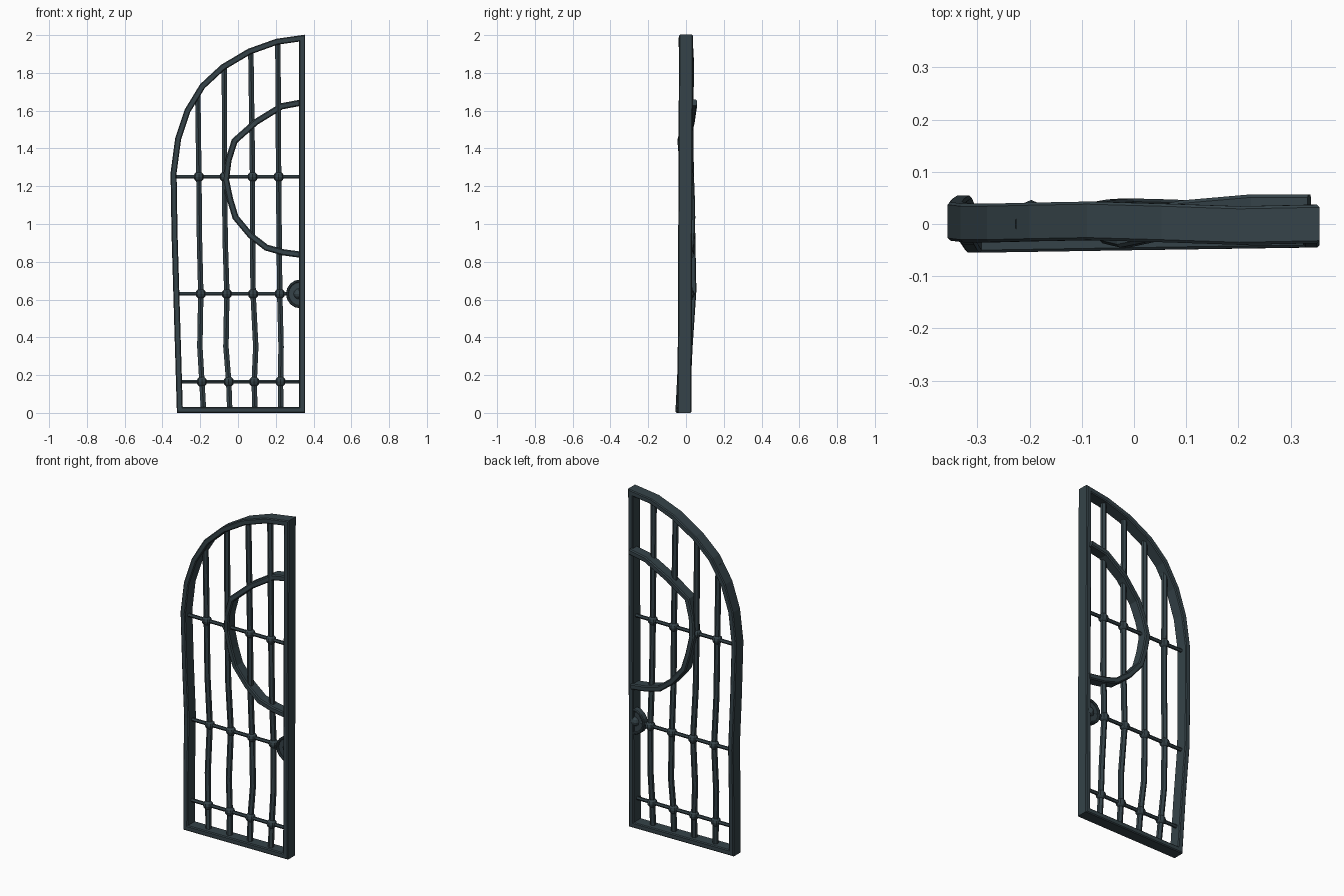
import bpy, bmesh, math
from mathutils import Vector, Matrix

if "Cube" in bpy.data.objects:
    bpy.data.objects.remove(bpy.data.objects["Cube"])

mat = bpy.data.materials.new("dark_iron")
mat.diffuse_color = (0.035, 0.055, 0.065, 1)
mat.use_nodes = True
mat.node_tree.nodes["Principled BSDF"].inputs["Base Color"].default_value = mat.diffuse_color


def finish(bm, name):
    bmesh.ops.recalc_face_normals(bm, faces=bm.faces)
    me = bpy.data.meshes.new(name)
    bm.to_mesh(me)
    bm.free()
    ob = bpy.data.objects.new(name, me)
    bpy.context.collection.objects.link(ob)
    me.materials.append(mat)
    return ob


def sweep(name, path, profile, closed=False):
    """Sweep (in-plane offset, depth offset) profile along a path near the xz plane, mitred."""
    pts = [Vector(p) for p in path]
    n, k = len(pts), len(profile)
    bm = bmesh.new()
    rings = []
    for i, p in enumerate(pts):
        a = pts[i - 1] if (i or closed) else None
        b = pts[(i + 1) % n] if (i < n - 1 or closed) else None
        d1 = Vector((p.x - a.x, p.z - a.z)).normalized() if a else None
        d2 = Vector((b.x - p.x, b.z - p.z)).normalized() if b else None
        d1, d2 = d1 or d2, d2 or d1
        t = (d1 + d2).normalized()
        s = 1 / max(0.4, t.dot(d1))
        nx, nz = -t.y * s, t.x * s
        rings.append([bm.verts.new((p.x + u * nx, p.y + v, p.z + u * nz)) for u, v in profile])
    for i in range(n if closed else n - 1):
        r, q = rings[i], rings[(i + 1) % n]
        for j in range(k):
            bm.faces.new((r[j], r[(j + 1) % k], q[(j + 1) % k], q[j]))
    if not closed:
        bm.faces.new(rings[0])
        bm.faces.new(rings[-1])
    return finish(bm, name)


def chamfered(w, d, c):
    return [(w, d - c), (w - c, d), (c - w, d), (-w, d - c),
            (-w, c - d), (c - w, -d), (w - c, -d), (w, c - d)]


def round_profile(r, n):
    return [(r * math.cos(2 * math.pi * (i + .5) / n), r * math.sin(2 * math.pi * (i + .5) / n))
            for i in range(n)]


# outer frame: bottom rail, hinge stile, quarter arch, meeting stile
frame = [(.34, -.008, .016), (-.308, -.018, .016), (-.318, -.002, .35), (-.327, .018, .65),
         (-.336, .012, .95), (-.341, .005, 1.27), (-.317, .002, 1.45), (-.267, .002, 1.6),
         (-.188, .004, 1.73), (-.08, .006, 1.83), (.06, .002, 1.913), (.206, -.003, 1.965),
         (.34, 0, 1.984)]
sweep("frame", frame, chamfered(.016, .037, .005), closed=True)

# wavy upright bars: x at heights below, top height
depth = [(.02, -.015), (.165, -.006), (.35, .006), (.63, .018), (.92, .006), (1.25, .003)]
bars = [([-.183, -.191, -.202, -.197, -.204, -.207], (-.213, 1.70)),
        ([-.044, -.049, -.064, -.059, -.068, -.071], (-.072, 1.835)),
        ([.089, .086, .094, .08, .077, .077], (.068, 1.913)),
        ([.226, .225, .228, .221, .218, .215], (.211, 1.963))]
for i, (xs, (tx, tz)) in enumerate(bars):
    path = [(x, y, z) for x, (z, y) in zip(xs, depth)] + [(tx, 0, tz)]
    sweep(f"upright_bar_{i + 1}", path, round_profile(.0165, 6))

# cross rods with a collar bead at every bar
for j, (d, left, right) in enumerate([(1, -.312, -.008), (3, -.326, .004), (5, -.34, .002)]):
    z, y = depth[d]
    rod = [(left, y, z)] + [(b[0][d], y, z) for b in bars] + [(.34, right, z)]
    sweep(f"cross_rod_{j + 1}", rod, round_profile(.0105, 6))
    for i, b in enumerate(bars):
        bm = bmesh.new()
        bmesh.ops.create_uvsphere(bm, u_segments=8, v_segments=6, radius=.028,
                                  matrix=Matrix.Translation((b[0][d], y, z)))
        finish(bm, f"collar_{j + 1}_{i + 1}")

# half ring of flat band
ring = [(.336, .024, 1.643), (.23, .024, 1.623), (.095, .012, 1.54), (-.018, -.012, 1.44),
        (-.05, -.004, 1.34), (-.064, .01, 1.235), (-.042, .014, 1.13), (-.013, .016, 1.035),
        (.066, .014, .94), (.15, .01, .875), (.24, .008, .85), (.336, .006, .837)]
sweep("half_ring", ring, chamfered(.0165, .033, .006))

# lock plate: half disc against the meeting stile, with a raised rim and centre boss
bm = bmesh.new()
bmesh.ops.create_cone(bm, cap_ends=True, segments=16, radius1=.072, radius2=.072, depth=.02)
bmesh.ops.rotate(bm, cent=(0, 0, 0), matrix=Matrix.Rotation(math.pi / 2, 3, 'X'), verts=bm.verts)
bmesh.ops.translate(bm, vec=(.33, .01, .63), verts=bm.verts)
bmesh.ops.bisect_plane(bm, geom=bm.verts[:] + bm.edges[:] + bm.faces[:], dist=1e-5,
                       plane_co=(.335, 0, 0), plane_no=(1, 0, 0), clear_outer=True)
bmesh.ops.holes_fill(bm, edges=[e for e in bm.edges if e.is_boundary])
finish(bm, "lock_plate")
rim = [(.33 - .069 * math.sin(a), .01, .63 + .069 * math.cos(a))
       for a in (math.pi * i / 8 for i in range(9))]
sweep("lock_rim", rim, chamfered(.007, .02, .004))
bm = bmesh.new()
bmesh.ops.create_uvsphere(bm, u_segments=10, v_segments=6, radius=.03,
                          matrix=Matrix.Translation((.322, .01, .63)))
finish(bm, "lock_boss")
